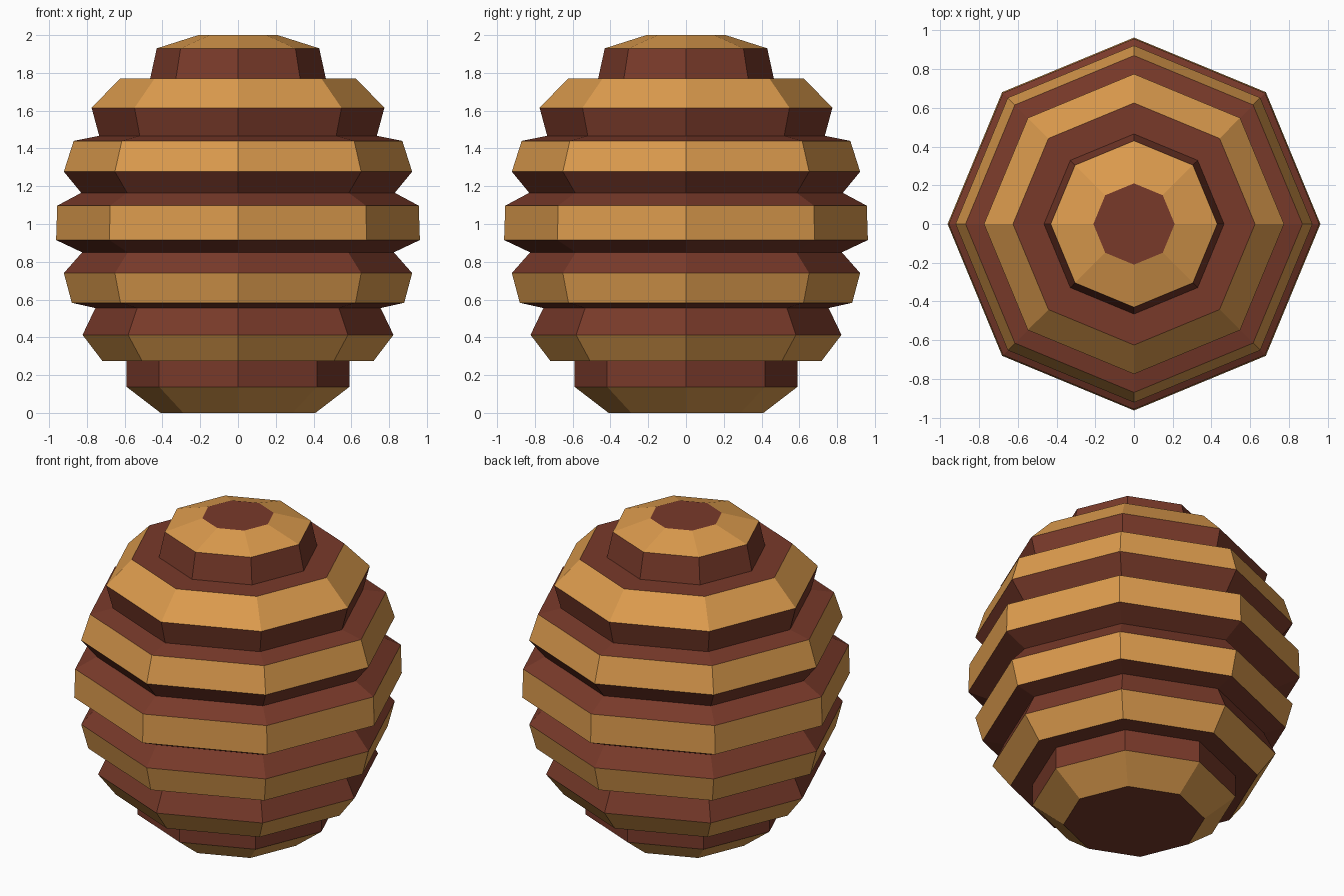
import bpy, bmesh
from math import cos, sin, tau

if "Cube" in bpy.data.objects:
    bpy.data.objects.remove(bpy.data.objects["Cube"])

SIDES = 8

def material(name, rgb):
    m = bpy.data.materials.new(name)
    m.diffuse_color = (*rgb, 1)
    m.use_nodes = True
    m.node_tree.nodes["Principled BSDF"].inputs["Base Color"].default_value = m.diffuse_color
    return m

brown = material("brown", (0.19, 0.042, 0.023))
gold = material("gold", (0.72, 0.33, 0.075))

# Profile from bottom to top: radius, height, colour of the band above (1 = gold)
profile = [
    (0.41, 0.00, 1), (0.59, 0.138, 0), (0.59, 0.275, 0),
    (0.718, 0.275, 1), (0.823, 0.413, 0), (0.755, 0.555, 0),
    (0.88, 0.583, 1), (0.922, 0.74, 0), (0.825, 0.85, 0),
    (0.963, 0.915, 1), (0.957, 1.097, 0), (0.83, 1.165, 0),
    (0.922, 1.277, 1), (0.87, 1.44, 0), (0.735, 1.467, 0),
    (0.775, 1.615, 1), (0.625, 1.77, 0), (0.465, 1.77, 0),
    (0.43, 1.93, 1), (0.21, 2.00, 0),
]

# Faceted body turned from the profile, corners on the axes
bm = bmesh.new()
rings = [[bm.verts.new((r * cos(tau * i / SIDES), r * sin(tau * i / SIDES), z))
          for i in range(SIDES)] for r, z, _ in profile]
for (low, high), (_, _, colour) in zip(zip(rings, rings[1:]), profile):
    for i in range(SIDES):
        j = (i + 1) % SIDES
        bm.faces.new((low[i], low[j], high[j], high[i])).material_index = colour

# Brown end caps
bm.faces.new(rings[0][::-1])
bm.faces.new(rings[-1])

mesh = bpy.data.meshes.new("striped_hive")
bm.to_mesh(mesh)
bm.free()
mesh.materials.append(brown)
mesh.materials.append(gold)
bpy.context.collection.objects.link(bpy.data.objects.new("striped_hive", mesh))
